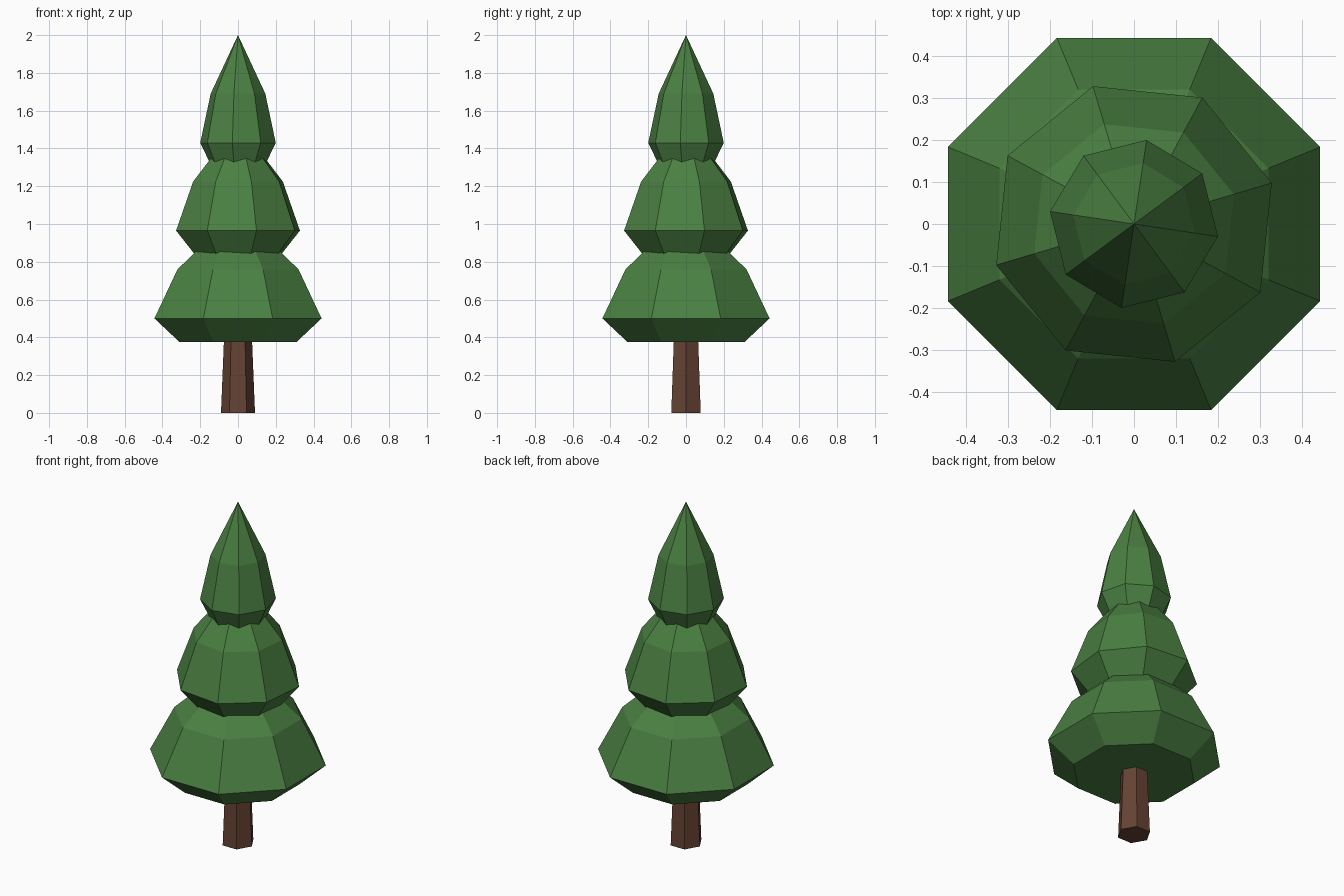
import bpy
import bmesh
from math import cos, sin, tau, radians

cube = bpy.data.objects.get("Cube")
if cube:
    bpy.data.objects.remove(cube, do_unlink=True)


def make_material(name, colour):
    mat = bpy.data.materials.new(name)
    mat.use_nodes = True
    mat.diffuse_color = colour
    bsdf = next(n for n in mat.node_tree.nodes if n.type == 'BSDF_PRINCIPLED')
    bsdf.inputs["Base Color"].default_value = colour
    bsdf.inputs["Roughness"].default_value = 0.9
    return mat


def faceted_solid(name, sides, turn, rings, material, apex=None):
    """Closed flat-faced solid from (radius, height) rings, with an optional pointed tip."""
    bm = bmesh.new()
    loops = []
    for radius, z in rings:
        angles = [radians(turn) + tau * i / sides for i in range(sides)]
        loops.append([bm.verts.new((radius * cos(a), radius * sin(a), z)) for a in angles])
    bm.faces.new(loops[0][::-1])
    for low, high in zip(loops, loops[1:]):
        for i in range(sides):
            j = (i + 1) % sides
            bm.faces.new((low[i], low[j], high[j], high[i]))
    top = loops[-1]
    if apex is None:
        bm.faces.new(top)
    else:
        tip = bm.verts.new((0, 0, apex))
        for i in range(sides):
            bm.faces.new((top[i], top[(i + 1) % sides], tip))
    mesh = bpy.data.meshes.new(name)
    bm.to_mesh(mesh)
    bm.free()
    mesh.materials.append(material)
    obj = bpy.data.objects.new(name, mesh)
    bpy.context.collection.objects.link(obj)
    return obj


bark = make_material("brown bark", (0.13, 0.056, 0.034, 1))
needles = make_material("green needles", (0.069, 0.216, 0.054, 1))

# Tapered six-sided trunk, running a little way into the lowest foliage
faceted_solid("trunk", 6, 0, [(0.09, 0), (0.073, 0.42)], bark)

# Foliage tiers: the same profile, narrower and turned a little at each level
tiers = [
    ("lower_foliage", 0.479, 0.5, 22.5),
    ("middle_foliage", 0.342, 0.965, 16.6),
    ("upper_foliage", 0.202, 1.43, -8.5),
]
for name, radius, z, turn in tiers:
    profile = [(radius * 0.7, z - 0.125), (radius, z), (radius * 0.724, z + 0.26)]
    faceted_solid(name, 8, turn, profile, needles, apex=z + 0.57)
